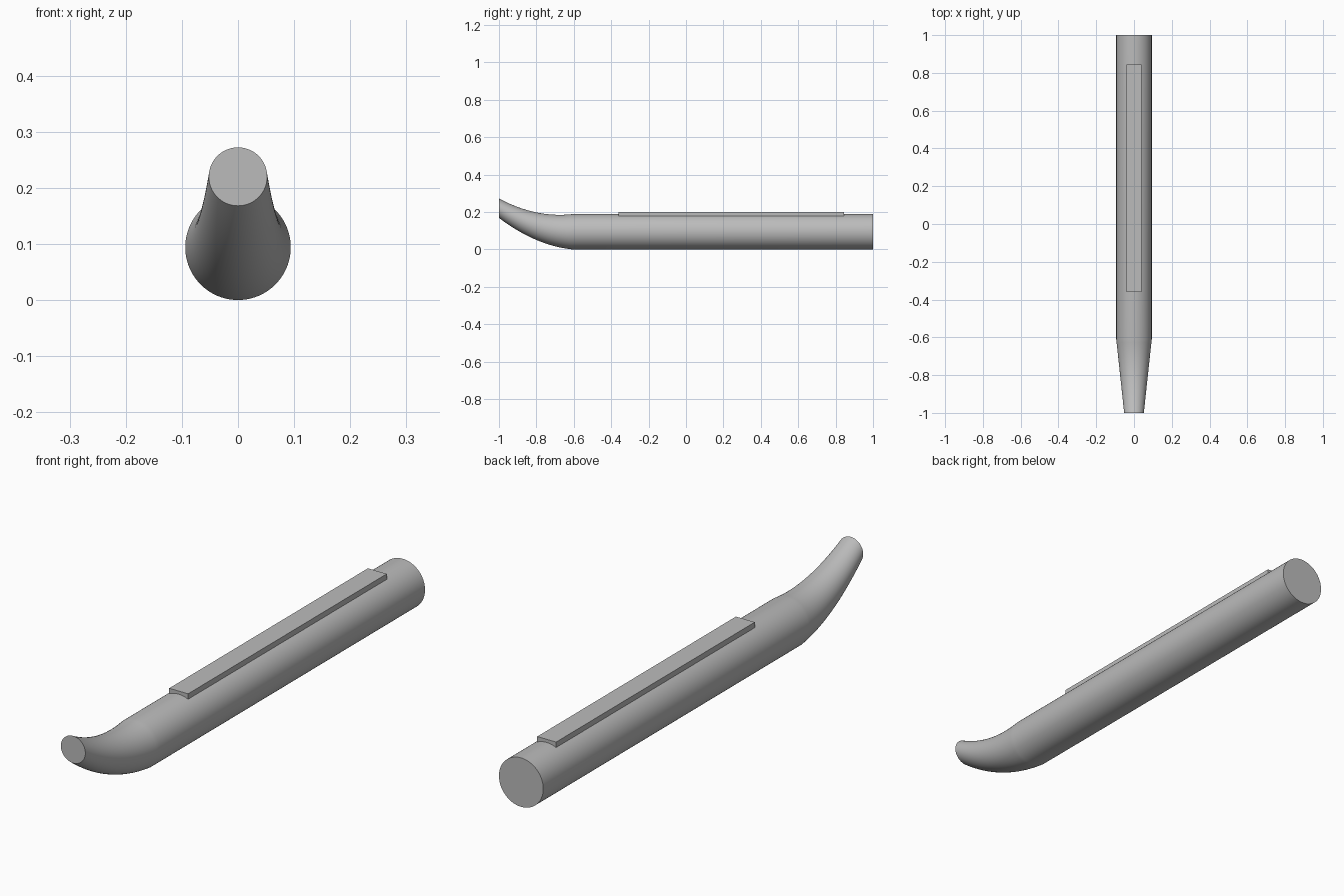
import bpy, bmesh, math
from mathutils import Vector

cube = bpy.data.objects.get("Cube")
if cube:
    bpy.data.objects.remove(cube, do_unlink=True)

SEGMENTS = 96
BODY_R, TIP_R = 0.094, 0.052
BEND_Y, BEND_STEPS, TIP_LIFT = -0.61, 24, 0.126

# Single grey colour
grey = bpy.data.materials.new("plain_grey")
grey.use_nodes = True
colour = (0.5, 0.5, 0.5, 1)
grey.diffuse_color = colour
grey.node_tree.nodes["Principled BSDF"].inputs["Base Color"].default_value = colour


def add_object(name, bm):
    bmesh.ops.recalc_face_normals(bm, faces=bm.faces)
    mesh = bpy.data.meshes.new(name)
    bm.to_mesh(mesh)
    bm.free()
    mesh.materials.append(grey)
    obj = bpy.data.objects.new(name, mesh)
    bpy.context.collection.objects.link(obj)
    return obj


def ring(bm, y, z, r):
    angles = (2 * math.pi * i / SEGMENTS for i in range(SEGMENTS))
    return [bm.verts.new((r * math.cos(a), y, z + r * math.sin(a))) for a in angles]


# Tube body: straight barrel, then a tapering nose that curves upward
bm = bmesh.new()
rings = [ring(bm, 1, BODY_R, BODY_R)]
for i in range(BEND_STEPS + 1):
    t = i / BEND_STEPS
    rings.append(ring(bm, BEND_Y + t * (-1 - BEND_Y),
                      BODY_R + TIP_LIFT * t * t,
                      BODY_R + t * (TIP_R - BODY_R)))
for a, b in zip(rings, rings[1:]):
    for i in range(SEGMENTS):
        j = (i + 1) % SEGMENTS
        bm.faces.new((a[i], a[j], b[j], b[i]))
bm.faces.new(rings[0])
bm.faces.new(rings[-1])
body = add_object("tube_body", bm)
bpy.ops.object.select_all(action="DESELECT")
body.select_set(True)
bpy.context.view_layer.objects.active = body
bpy.ops.object.shade_smooth_by_angle(angle=math.radians(30))

# Flat strip along the top
bm = bmesh.new()
bmesh.ops.create_cube(bm, size=1)
bmesh.ops.scale(bm, vec=Vector((0.08, 1.205, 0.022)), verts=bm.verts)
bmesh.ops.translate(bm, vec=Vector((0, 0.2425, 0.189)), verts=bm.verts)
add_object("top_strip", bm)
